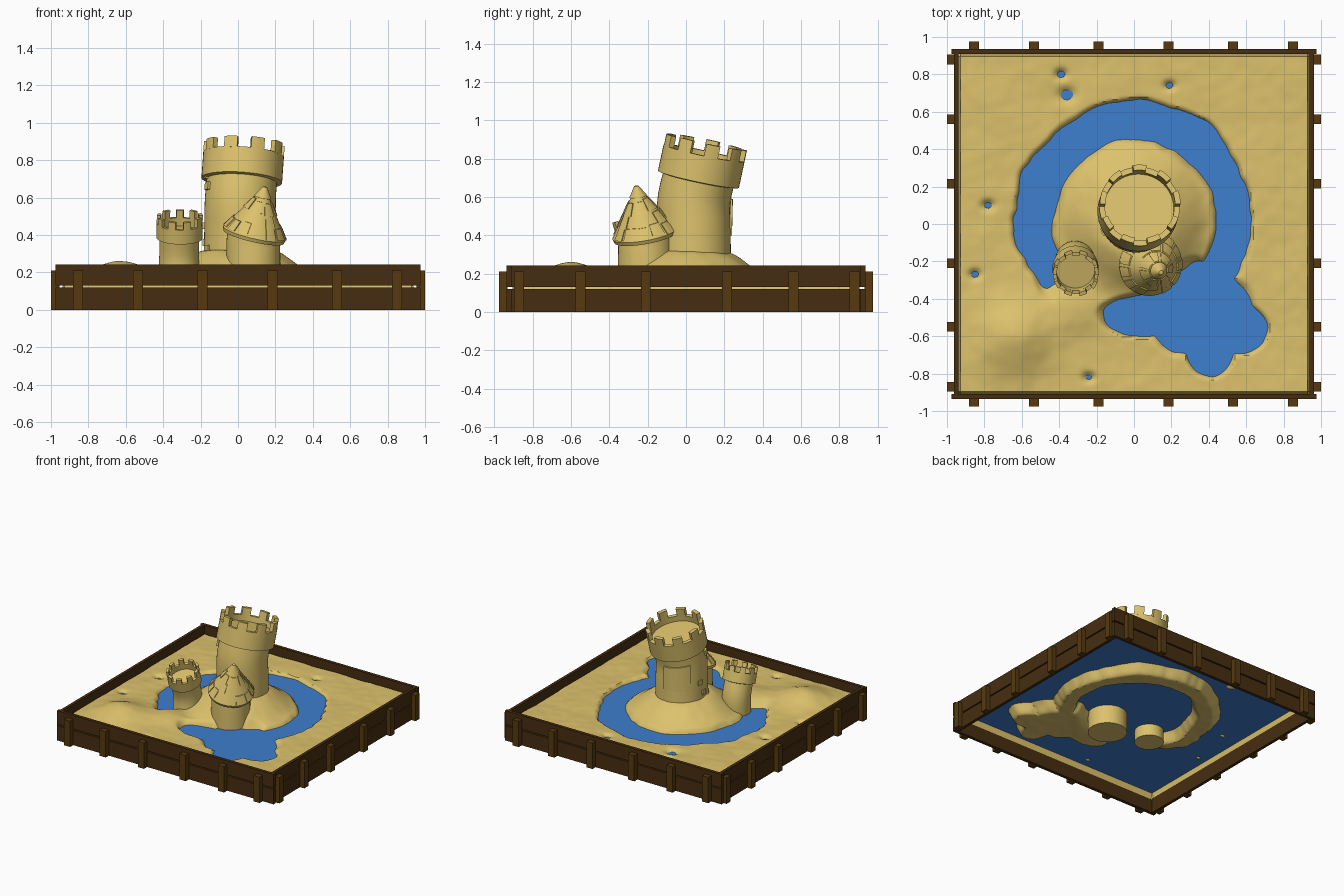
import bpy, bmesh, math, random
from mathutils import Vector, Matrix, noise

if "Cube" in bpy.data.objects:
    bpy.data.objects.remove(bpy.data.objects["Cube"])

random.seed(4)
WATER_Z = 0.155


def material(name, rgb):
    m = bpy.data.materials.new(name)
    m.diffuse_color = (*rgb, 1)
    m.use_nodes = True
    m.node_tree.nodes["Principled BSDF"].inputs["Base Color"].default_value = m.diffuse_color
    return m


SAND = material("sand", (0.72, 0.54, 0.15))
WATER = material("water blue", (0.048, 0.21, 0.62))
BOARD = material("dark board", (0.062, 0.027, 0.005))
POST = material("post wood", (0.095, 0.042, 0.005))


def finish(bm, name, mat, smooth=True, fix=True):
    if fix:
        bmesh.ops.recalc_face_normals(bm, faces=bm.faces)
    me = bpy.data.meshes.new(name)
    bm.to_mesh(me)
    bm.free()
    me.materials.append(mat)
    ob = bpy.data.objects.new(name, me)
    bpy.context.collection.objects.link(ob)
    if smooth:
        bpy.ops.object.select_all(action='DESELECT')
        ob.select_set(True)
        bpy.context.view_layer.objects.active = ob
        bpy.ops.object.shade_smooth_by_angle(angle=math.radians(35))
    return ob


def add_box(bm, x0, x1, y0, y1, z0, z1):
    m = Matrix.Translation(((x0 + x1) / 2, (y0 + y1) / 2, (z0 + z1) / 2))
    bmesh.ops.create_cube(bm, size=1, matrix=m @ Matrix.Diagonal((x1 - x0, y1 - y0, z1 - z0, 1)))


def lathe(bm, profile, segs=48):
    """Spin (radius, z) points round the z axis; radius 0 closes to a point."""
    rings = []
    for r, z in profile:
        n = 1 if r == 0 else segs
        rings.append([bm.verts.new((r * math.cos(i * math.tau / segs), r * math.sin(i * math.tau / segs), z))
                      for i in range(n)])
    for a, b in zip(rings, rings[1:]):
        for i in range(segs):
            j = (i + 1) % segs
            quad = [a[i % len(a)], a[j % len(a)], b[j % len(b)], b[i % len(b)]]
            bm.faces.new(list(dict.fromkeys(quad)))


def arc_block(bm, mid, width, r_low, r_high, thick, z0, z1, n=4):
    """Curved block hugging a wall: inner radius r_low at z0, r_high at z1; angles in degrees."""
    rows = []
    for i in range(n + 1):
        a = math.radians(mid + width * (i / n - 0.5))
        c, s = math.cos(a), math.sin(a)
        rows.append([bm.verts.new((r * c, r * s, z)) for r, z in
                     ((r_low, z0), (r_low + thick, z0), (r_high + thick, z1), (r_high, z1))])
    for p, q in zip(rows, rows[1:]):
        for k in range(4):
            bm.faces.new((p[k], p[(k + 1) % 4], q[(k + 1) % 4], q[k]))
    bm.faces.new(rows[0])
    bm.faces.new(rows[-1][::-1])


def slump(bm, base, z_low, z_high, lean_x, lean_y):
    """Lean the upper part like drying sand, then move the part to its base."""
    pivot = Vector((0, 0, (z_low + z_high) / 2))
    for v in bm.verts:
        t = min(1, max(0, (v.co.z - z_low) / (z_high - z_low)))
        t = t * t * (3 - 2 * t)
        rot = (Matrix.Rotation(math.radians(lean_x) * t, 3, 'Y')
               @ Matrix.Rotation(-math.radians(lean_y) * t, 3, 'X'))
        v.co = pivot + rot @ (v.co - pivot) + Vector((*base, 0))


# ---------------- Sand ground with moat, pool and mounds ----------------
def step(a, b, x):
    t = min(1, max(0, (x - a) / (b - a)))
    return t * t * (3 - 2 * t)


def bump(x, y, cx, cy, rx, ry):
    return math.exp(-((x - cx) / rx) ** 2 - ((y - cy) / ry) ** 2)


def ground(x, y):
    n = noise.noise((x * 5, y * 5, 1.3))
    fine = noise.noise((x * 14, y * 14, 5.1))
    z = 0.178 + 0.006 * n + 0.003 * fine
    # castle mound and lesser heaps
    r = math.hypot(x, y - 0.02)
    z += 0.14 * (1 - step(0.17, 0.45, r))
    z += 0.085 * bump(x, y, -0.63, -0.60, 0.18, 0.17)
    z += 0.035 * bump(x, y, -0.30, -0.45, 0.17, 0.15)
    # moat ring, open at the lower left, and wide pool at the lower right
    rr = r + 0.03 * n + 0.01 * fine
    ang = math.degrees(math.atan2(y - 0.02, x)) % 360
    ring = (1 - step(0.05, 0.125, abs(rr - 0.53))) * (1 - step(205, 228, ang) * (1 - step(290, 310, ang)))
    pool = 0
    for cx, cy, rx, ry in ((0.32, -0.45, 0.30, 0.25), (0.06, -0.49, 0.23, 0.12),
                           (0.41, -0.63, 0.14, 0.18), (0.54, -0.56, 0.16, 0.14)):
        q = math.hypot((x - cx) / rx, (y - cy) / ry) + 0.12 * n + 0.05 * fine
        pool = max(pool, 1 - step(0.7, 1.12, q))
    z -= 0.10 * max(ring, pool)
    # small puddles
    for cx, cy, s in ((-0.39, 0.8, 0.03), (-0.36, 0.69, 0.045), (0.19, 0.74, 0.028),
                      (-0.78, 0.1, 0.032), (-0.85, -0.27, 0.03), (-0.24, -0.82, 0.03)):
        z -= 0.036 * bump(x, y, cx, cy, s, s * 0.8)
    return z


bm = bmesh.new()
N = 150
bmesh.ops.create_grid(bm, x_segments=N, y_segments=N, size=1)
for v in bm.verts:
    edge = max(abs(v.co.x), abs(v.co.y)) > 0.999
    x, y = v.co.x * 0.94, v.co.y * 0.908
    v.co = (x, y, 0.11 if edge else ground(x, y))
finish(bm, "sand_ground", SAND, fix=False)

bm = bmesh.new()
bmesh.ops.create_grid(bm, x_segments=1, y_segments=1, size=1,
                      matrix=Matrix.Translation((0, 0, WATER_Z)) @ Matrix.Diagonal((0.925, 0.895, 1, 1)))
finish(bm, "moat_water", WATER, smooth=False, fix=False)

# ---------------- Wooden frame: two rows of boards and outer posts ----------------
bm = bmesh.new()
for z0, z1 in ((0, 0.12), (0.13, 0.242)):
    for s in (-1, 1):
        add_box(bm, -0.975, 0.975, s * 0.922 - 0.013, s * 0.922 + 0.013, z0, z1)
        add_box(bm, s * 0.95 - 0.012, s * 0.95 + 0.012, -0.91, 0.91, z0, z1)
finish(bm, "frame_boards", BOARD, smooth=False)

bm = bmesh.new()
for p in (-0.855, -0.535, -0.19, 0.185, 0.53, 0.85):
    for s in (-1, 1):
        y0, y1 = sorted((s * 0.93, s * 0.975))
        add_box(bm, p - 0.027, p + 0.027, y0, y1, 0, 0.21)
for p in (-0.87, -0.55, -0.21, 0.215, 0.56, 0.88):
    for s in (-1, 1):
        x0, x1 = sorted((s * 0.955, s * 1.0))
        add_box(bm, x0, x1, p - 0.026, p + 0.026, 0, 0.21)
finish(bm, "frame_posts", POST, smooth=False)


# ---------------- Towers ----------------
def wall(r0, r1, z0, z1, n=10):
    return [(r0 + (r1 - r0) * i / n, z0 + (z1 - z0) * i / n) for i in range(n + 1)]


def battlement_tower(name, base, r, z0, z_crown, crown_h, merlon_h, flare, count, lean, lean_zone, extras=()):
    ro, top = r + flare, z_crown + crown_h
    ri = ro - flare * 1.25
    bm = bmesh.new()
    lathe(bm, [(0, z0)] + wall(r * 1.02, r * 0.98, z0, z_crown)
          + [(ro, z_crown + 0.005), (ro, top), (ri, top), (ri, top - 0.045), (0, top - 0.045)])
    for i in range(count):
        arc_block(bm, 90 + i * 360 / count, 180 / count, ri, ri, ro - ri, top - 0.004,
                  top + merlon_h + random.uniform(-0.006, 0.004))
    for e in extras:
        arc_block(bm, *e)
    slump(bm, base, *lean_zone, *lean)
    finish(bm, name, SAND)


# back panel and loose bricks on the main tower
bricks = [(115, 62, 0.188, 0.188, 0.012, 0.40, 0.62, 10)]
for a, z in ((190, 0.70), (202, 0.64), (182, 0.36), (205, 0.33), (170, 0.45)):
    bricks.append((a, 13, 0.185, 0.185, 0.018, z - 0.018, z + 0.018))
battlement_tower("main_tower", (0.012, 0.04), 0.192, 0.2, 0.69, 0.145, 0.062, 0.024, 9,
                 (4, 12), (0.45, 0.70), bricks)
battlement_tower("small_tower", (-0.315, -0.20), 0.107, 0.06, 0.385, 0.085, 0.045, 0.016, 9,
                 (1, -17), (0.15, 0.40))

# cone roofed tower
bm = bmesh.new()
lathe(bm, [(0, 0.002)] + wall(0.146, 0.143, 0.002, 0.42) + [(0, 0.42)])
slump(bm, (0.082, -0.21), 0.33, 0.42, 13, -10)
finish(bm, "round_tower", SAND)

# roof with a small cap and overlapping shingles
EAVE, APEX, RIM = 0.405, 0.645, 0.172


def roof_r(z):
    t = (z - EAVE) / (APEX - EAVE)
    return RIM * (1 - t) + 0.012 * t


bm = bmesh.new()
lathe(bm, [(0, EAVE - 0.02), (RIM - 0.006, EAVE - 0.02), (RIM, EAVE), (roof_r(0.605), 0.605),
           (0.046, 0.607), (0.012, 0.662), (0, 0.666)])
for row, (z0, z1, n) in enumerate(((0.415, 0.47, 13), (0.47, 0.53, 10), (0.53, 0.59, 7))):
    for i in range(n):
        if random.random() < 0.25:
            continue
        dz = random.uniform(-0.008, 0.008)
        arc_block(bm, (i + row * 0.5) * 360 / n, 360 / n * random.uniform(0.6, 0.9),
                  roof_r(z0 + dz) - 0.002, roof_r(z1 + dz) - 0.002, 0.009, z0 + dz, z1 + dz)
pivot = Vector((0, 0, EAVE))
rot = Matrix.Rotation(math.radians(13), 3, 'Y') @ Matrix.Rotation(math.radians(10), 3, 'X')
for v in bm.verts:
    v.co = pivot + rot @ (v.co - pivot) + Vector((0.088, -0.215, 0.005))
finish(bm, "cone_roof", SAND)
